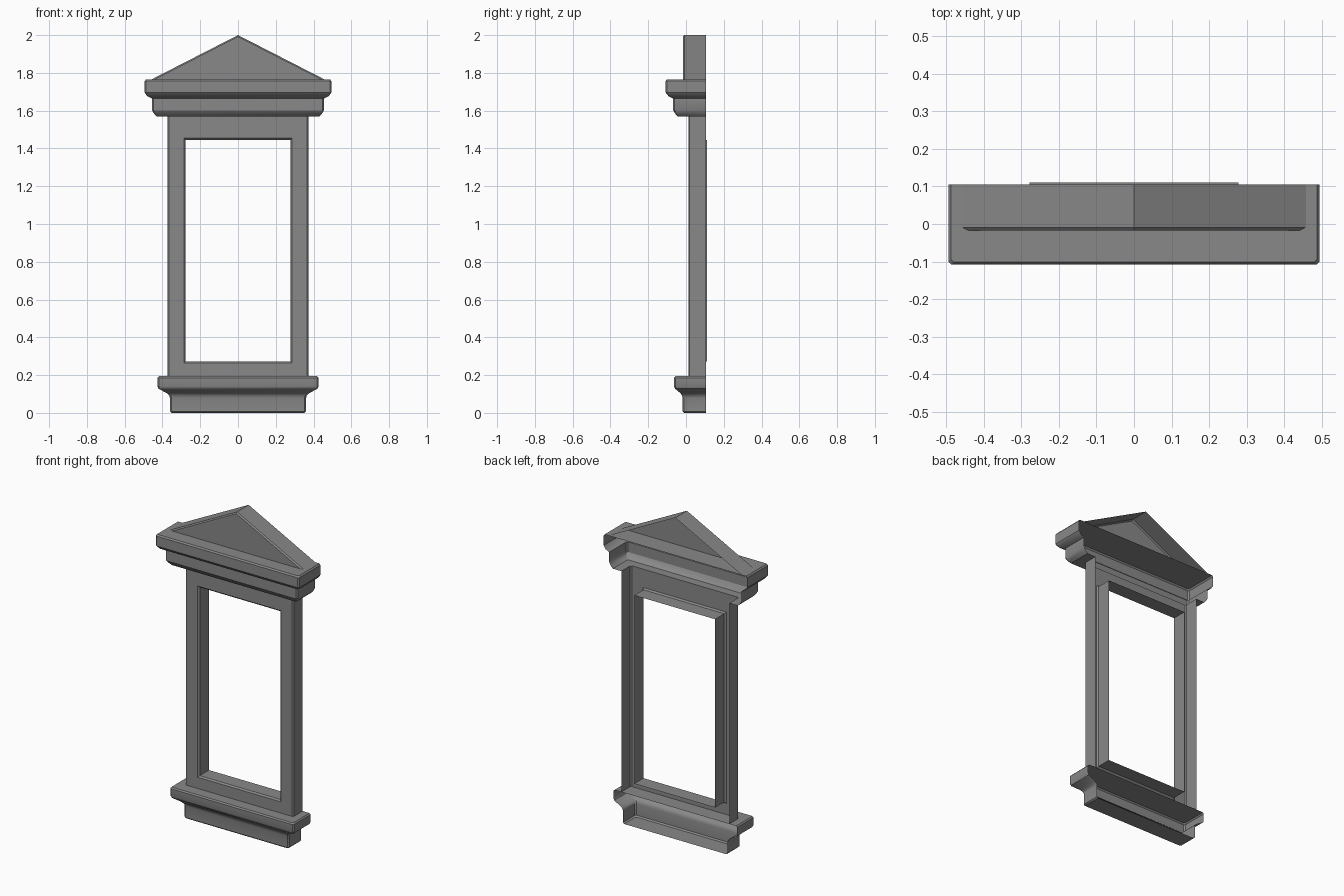
import bpy
import math

cube = bpy.data.objects.get("Cube")
if cube:
    bpy.data.objects.remove(cube, do_unlink=True)

stone = bpy.data.materials.new("grey_stone")
stone.use_nodes = True
GREY = (0.25, 0.25, 0.25, 1)
stone.diffuse_color = GREY
stone.node_tree.nodes["Principled BSDF"].inputs["Base Color"].default_value = GREY

BACK = 0.105           # open rear plane of the shells
FRAME_X, FRAME_Y = 0.372, 0.012
FRAME_Z = (0.194, 1.568)


def make_object(name, verts, faces):
    mesh = bpy.data.meshes.new(name)
    mesh.from_pydata(verts, [], faces)
    mesh.materials.append(stone)
    obj = bpy.data.objects.new(name, mesh)
    bpy.context.collection.objects.link(obj)
    bpy.ops.object.select_all(action="DESELECT")
    obj.select_set(True)
    bpy.context.view_layer.objects.active = obj
    bpy.ops.object.shade_smooth_by_angle(angle=math.radians(32))
    return obj


def loft(loops, closed, skip=()):
    """Join matching loops with quads; skip holds (loop, side) pairs left open."""
    n = len(loops[0])
    faces = []
    for k in range(len(loops) - 1):
        for i in range(n if closed else n - 1):
            if (k, i) not in skip:
                j = (i + 1) % n
                faces.append((k * n + i, k * n + j, (k + 1) * n + j, (k + 1) * n + i))
    return [v for loop in loops for v in loop], faces


def moulding(name, profile, frame_hole=False):
    """Sweep a (half width, front y, z) profile round three sides, open at the back."""
    c = 0.008
    loops = []
    for x, y, z in profile:
        half = [(x, BACK), (x, y + c), (x - c, y)]
        outline = [(-a, b) for a, b in half] + half[::-1]
        loops.append([(a, b, z) for a, b in outline])
    verts, faces = loft(loops, False)
    n = len(loops[0])
    faces.append(tuple(range(len(verts) - n, len(verts))))
    bottom = list(range(n))
    if frame_hole:
        z = profile[0][2]
        first = len(verts)
        verts += [(FRAME_X, BACK, z), (FRAME_X, FRAME_Y, z),
                  (-FRAME_X, FRAME_Y, z), (-FRAME_X, BACK, z)]
        bottom += range(first, first + 4)
    faces.append(tuple(reversed(bottom)))
    return make_object(name, verts, faces)


# Sill with a cove under its lip
moulding("sill", [
    (0.352, -0.010, 0.0), (0.360, -0.018, 0.008), (0.360, -0.018, 0.078),
    (0.364, -0.021, 0.092), (0.376, -0.029, 0.104), (0.406, -0.048, 0.120),
    (0.420, -0.058, 0.128), (0.426, -0.063, 0.140), (0.426, -0.063, 0.186),
    (0.419, -0.056, FRAME_Z[0])])

# Two-step cornice with rounded undersides
moulding("cornice", [
    (0.430, -0.042, FRAME_Z[1]), (0.442, -0.054, 1.580), (0.455, -0.068, 1.602),
    (0.455, -0.068, 1.664), (0.463, -0.076, 1.668), (0.480, -0.092, 1.676),
    (0.494, -0.108, 1.696), (0.494, -0.108, 1.757), (0.487, -0.101, 1.766)], True)


# Hollow-backed window frame with chamfered edges
def rectangle(x, z0, z1, y):
    return [(-x, y, z0), (x, y, z0), (x, y, z1), (-x, y, z1)]


b = 0.007
sections = [rectangle(FRAME_X, *FRAME_Z, BACK),
            rectangle(FRAME_X, *FRAME_Z, FRAME_Y + b),
            rectangle(FRAME_X - b, *FRAME_Z, FRAME_Y),
            rectangle(0.287, 0.264, 1.454, FRAME_Y),
            rectangle(0.278, 0.273, 1.445, FRAME_Y + 0.009),
            rectangle(0.278, 0.273, 1.445, 0.111)]
make_object("window_frame", *loft(sections, True, {(0, 0), (0, 2), (1, 0), (1, 2)}))


# Triangular pediment, hollow behind
def triangle(inset, y):
    base, peak = 1.766, 2.0 - inset
    half = 0.457 - 2 * inset
    return [(-half, y, base), (half, y, base), (0, y, peak)]


verts, faces = loft([triangle(0, BACK), triangle(0, -0.009), triangle(0.008, -0.017)],
                    True, {(0, 0), (1, 0)})
faces.append((6, 7, 8))
make_object("pediment", verts, faces)
